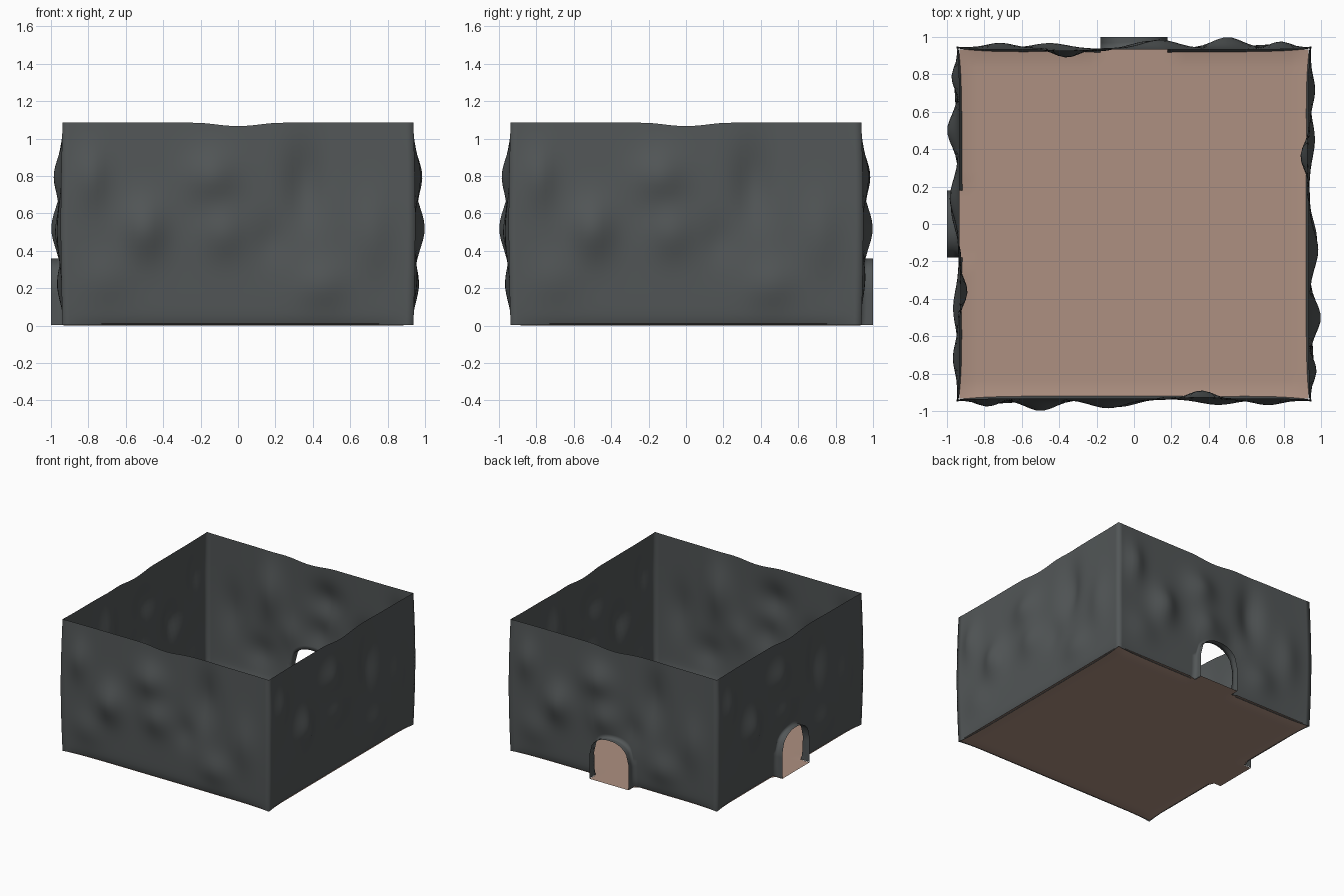
import bpy, bmesh, math

if "Cube" in bpy.data.objects:
    bpy.data.objects.remove(bpy.data.objects["Cube"])

HALF = 0.938            # corner distance from the centre
DOOR_W, SPRING, DOOR_H = 0.178, 0.20, 0.36
LOW_ROWS, HIGH_ROWS = 7, 24
DOOR_COLS, SIDE_COLS = 16, 20

# Bumps on the rock face: along wall, height, width, height spread, outward push
BUMPS = [
    (-0.50, 0.52, 0.11, 0.15, 0.058),
    (-0.79, 0.80, 0.08, 0.15, 0.047),
    (-0.14, 0.80, 0.13, 0.13, 0.046),
    (-0.08, 0.50, 0.12, 0.13, 0.036),
    (0.45, 0.22, 0.13, 0.12, 0.030),
    (0.72, 0.50, 0.10, 0.20, 0.030),
    (-0.72, 0.25, 0.14, 0.13, 0.022),
    (0.36, 0.75, 0.10, 0.22, -0.050),
    (0.18, 0.45, 0.09, 0.12, -0.018),
]


def material(name, rgb):
    m = bpy.data.materials.new(name)
    m.diffuse_color = (*rgb, 1)
    m.use_nodes = True
    m.node_tree.nodes["Principled BSDF"].inputs["Base Color"].default_value = m.diffuse_color
    return m


def depth(u, z):
    """Distance of the wall surface from the room centre."""
    fall = max(0.0, 1 - (abs(u) / HALF) ** 8)
    d = -0.006 - 0.016 * math.exp(-z / 0.03)
    for bu, bz, su, sz, a in BUMPS:
        d += a * math.exp(-((u - bu) / su) ** 2 - ((z - bz) / sz) ** 2)
    # the corners bulge slightly at mid height
    return HALF + fall * d + 0.010 * math.sin(math.pi * min(z / 1.085, 1))


def top(u):
    t = abs(u) / 0.24
    return 1.085 - (0.009 * (1 + math.cos(math.pi * t)) if t < 1 else 0)


def arch(u):
    t = min(1.0, abs(u) / DOOR_W)
    return SPRING + (DOOR_H - SPRING) * (1 - t ** 2.2) ** (1 / 2.2)


def place(u, d, z, k):
    """Put a wall point on side k (0 front, 1 right, 2 back, 3 left)."""
    # corners shift outward with the depth so that neighbouring walls meet
    s = 1 + (depth(HALF, z) / HALF - 1) * (abs(u) / HALF) ** 4
    x, y = u * s, -d
    for _ in range(k):
        x, y = -y, x
    return (x, y, z)


def add_grid(bm, rows):
    vs = [[bm.verts.new(p) for p in r] for r in rows]
    for a, b in zip(vs, vs[1:]):
        for i in range(len(a) - 1):
            bm.faces.new((a[i], a[i + 1], b[i + 1], b[i]))


def spread(a, b, n):
    return [a + (b - a) * i / n for i in range(n + 1)]


def make_object(name, bm, mat):
    bmesh.ops.remove_doubles(bm, verts=bm.verts, dist=1e-4)
    bmesh.ops.recalc_face_normals(bm, faces=bm.faces)
    me = bpy.data.meshes.new(name)
    bm.to_mesh(me)
    bm.free()
    me.materials.append(mat)
    me.shade_smooth()
    ob = bpy.data.objects.new(name, me)
    bpy.context.collection.objects.link(ob)
    return ob


stone = material("dark_stone", (0.085, 0.094, 0.096))
earth = material("brown_earth", (0.42, 0.28, 0.22))

# Rock walls: four rotated sheets, the back and left ones with a doorway
bm = bmesh.new()
us_left = spread(-HALF, -DOOR_W, SIDE_COLS)
us_mid = spread(-DOOR_W, DOOR_W, DOOR_COLS)
us_right = spread(DOOR_W, HALF, SIDE_COLS)
for k in range(4):
    door = k >= 2

    def panel(us, low, base):
        rows = []
        if low:
            for z in spread(0.004, SPRING, LOW_ROWS):
                rows.append([place(u, depth(u, z), z, k) for u in us])
        for j in range(0 if not low else 1, HIGH_ROWS + 1):
            row = []
            for u in us:
                b = base(u)
                z = b + (top(u) - b) * j / HIGH_ROWS
                row.append(place(u, depth(u, z), z, k))
            rows.append(row)
        add_grid(bm, rows)

    flat = lambda u: SPRING
    panel(us_left, True, flat)
    panel(us_right, True, flat)
    panel(us_mid, not door, arch if door else flat)

    # Short arched tunnel out of the doorway
    if door:
        zs = spread(0.004, SPRING, LOW_ROWS)
        edge = [(-DOOR_W, z) for z in zs]
        edge += [(u, arch(u)) for u in us_mid[1:-1]]
        edge += [(DOOR_W, z) for z in reversed(zs)]
        rows = []
        for t in (0, 0.5, 1):
            rows.append([place(u, depth(u, z) * (1 - t) + t, z, k)
                         for u, z in edge])
        add_grid(bm, rows)
make_object("rock_walls", bm, stone)

# Earth floor with slightly raised edges
bm = bmesh.new()
N = 40
FH = 0.932


def floor_z(x, y):
    e = max(abs(x), abs(y))
    in_door = (y > 0.8 and abs(x) < 0.19) or (x < -0.8 and abs(y) < 0.19)
    return 0 if in_door or e < 0.85 else 0.012 * ((e - 0.85) / 0.082) ** 2


line = spread(-FH, FH, N)
add_grid(bm, [[(x, y, floor_z(x, y)) for x in line] for y in line])
# Doorsteps under the two tunnels
w = DOOR_W
add_grid(bm, [[(-w, 0.925, 0.001), (w, 0.925, 0.001)],
              [(-w, 1.0, 0.001), (w, 1.0, 0.001)]])
add_grid(bm, [[(-1.0, -w, 0.001), (-0.925, -w, 0.001)],
              [(-1.0, w, 0.001), (-0.925, w, 0.001)]])
make_object("earth_floor", bm, earth)
